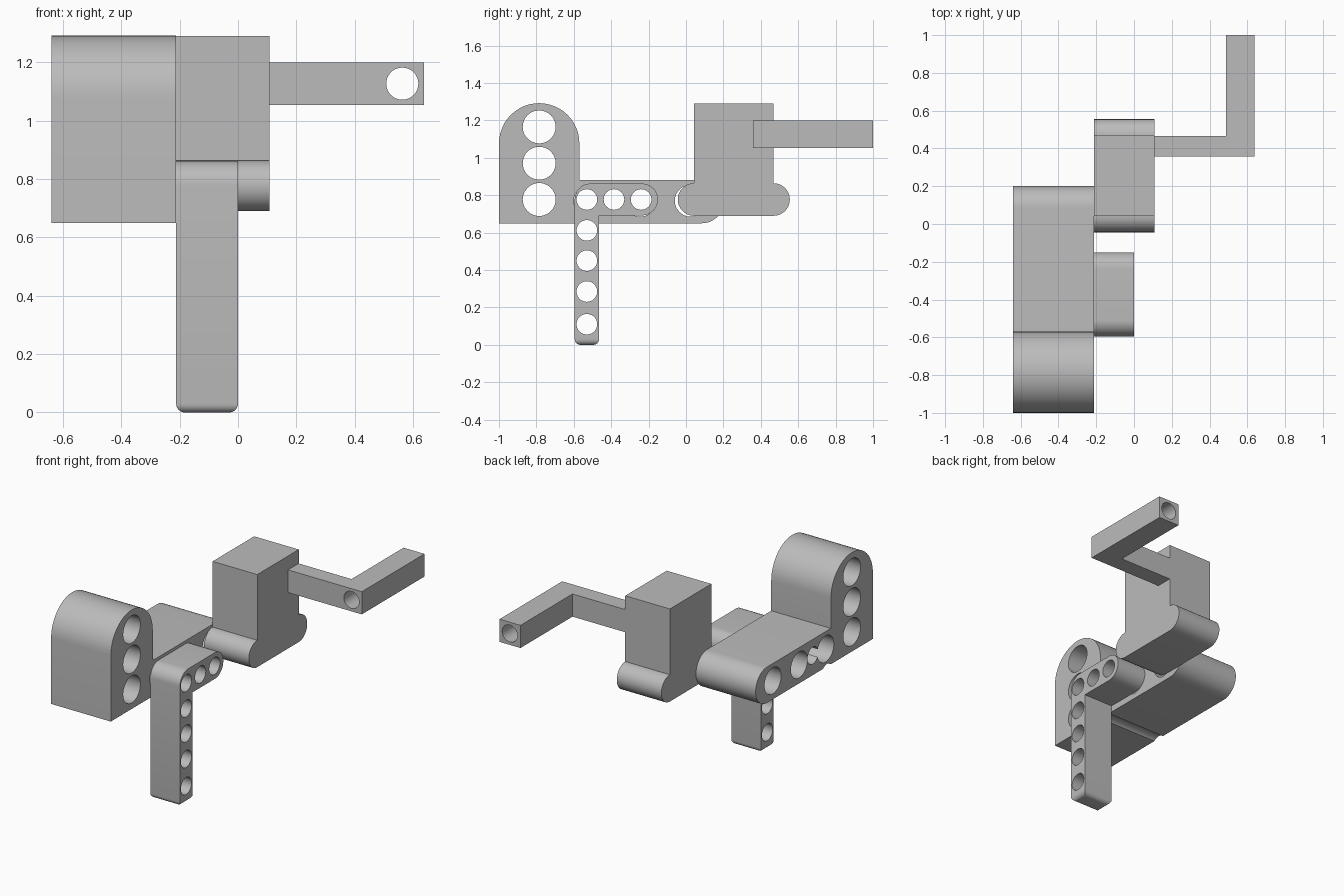
import bpy, bmesh, math
from mathutils import Vector

if "Cube" in bpy.data.objects:
    bpy.data.objects.remove(bpy.data.objects["Cube"])

grey = bpy.data.materials.new("plain grey")
grey.diffuse_color = (0.5, 0.5, 0.5, 1)
grey.use_nodes = True
grey.node_tree.nodes["Principled BSDF"].inputs["Base Color"].default_value = grey.diffuse_color


def arc(cx, cy, r, a0, a1, n=24):
    """Points on a circle arc, angles in degrees."""
    return [(cx + r * math.cos(math.radians(a0 + (a1 - a0) * i / n)),
             cy + r * math.sin(math.radians(a0 + (a1 - a0) * i / n))) for i in range(n + 1)]


def prism(name, points, lo, hi, axis, round_base=0):
    """Extrude a closed 2D profile along x (y,z profile), y (x,z) or z (x,y)."""
    place = {"x": lambda a, b, d: (d, a, b),
             "y": lambda a, b, d: (a, d, b),
             "z": lambda a, b, d: (a, b, d)}[axis]
    bm = bmesh.new()
    face = bm.faces.new([bm.verts.new(place(a, b, lo)) for a, b in points])
    out = bmesh.ops.extrude_face_region(bm, geom=[face])
    moved = [g for g in out["geom"] if isinstance(g, bmesh.types.BMVert)]
    bmesh.ops.translate(bm, verts=moved, vec=Vector(place(0, 0, hi - lo)))
    bmesh.ops.recalc_face_normals(bm, faces=bm.faces)
    if round_base:
        edges = [e for e in bm.edges if all(v.co.z < 0.001 for v in e.verts)]
        bmesh.ops.bevel(bm, geom=edges, offset=round_base, segments=6,
                        profile=0.5, affect="EDGES")
    mesh = bpy.data.meshes.new(name)
    bm.to_mesh(mesh)
    bm.free()
    mesh.materials.append(grey)
    ob = bpy.data.objects.new(name, mesh)
    bpy.context.collection.objects.link(ob)
    return ob


def activate(ob):
    bpy.ops.object.select_all(action="DESELECT")
    ob.select_set(True)
    bpy.context.view_layer.objects.active = ob


def drill(ob, centres, r, axis="x"):
    """Cut round through holes."""
    for a, b in centres:
        cutter = prism("hole_cutter", arc(a, b, r, 0, 360, 40)[:-1], -1.5, 1.5, axis)
        cutter.hide_render = True
        mod = ob.modifiers.new("hole", "BOOLEAN")
        mod.operation, mod.solver, mod.object = "DIFFERENCE", "EXACT", cutter
        activate(ob)
        bpy.ops.object.modifier_apply(modifier=mod.name)
        bpy.data.objects.remove(cutter)


def finish(ob):
    activate(ob)
    bpy.ops.object.shade_smooth_by_angle(angle=math.radians(30))


# Small-hole positions shared by the leg and the bracket behind it
leg_holes = [(-0.53, z) for z in (0.11, 0.285, 0.45, 0.612, 0.777)]
leg_holes += [(-0.385, 0.777), (-0.24, 0.777)]

# Wide bracket: arched upright with a rounded beam reaching back
bracket = prism("wide_bracket",
                [(-1, 0.65)] + arc(0.085, 0.766, 0.116, -90, 90)
                + [(-0.57, 0.882)] + arc(-0.785, 1.077, 0.215, 0, 180),
                -0.64, -0.212, "x")
drill(bracket, [(-0.785, z) for z in (0.777, 0.971, 1.165)], 0.088)
drill(bracket, [(y, 0.77) for y in (0.025, -0.245, -0.515)], 0.085)
drill(bracket, leg_holes[3:6], 0.055)
finish(bracket)

# Bent leg with a row of holes and a rounded foot
leg = prism("bent_leg",
            [(-0.595, 0), (-0.465, 0), (-0.465, 0.692)]
            + arc(-0.235, 0.777, 0.085, -90, 90)
            + arc(-0.51, 0.777, 0.085, 90, 180, 12),
            -0.212, 0, "x", round_base=0.03)
drill(leg, leg_holes, 0.055)
finish(leg)

# Tall block with half-round lugs front and back
block = prism("crank_block",
              arc(0.043, 0.777, 0.087, 90, 270) + arc(0.468, 0.777, 0.087, -90, 90)
              + [(0.468, 1.29), (0.043, 1.29)],
              -0.212, 0.108, "x")
finish(block)

# L-shaped handle with a bore along its outer arm
handle = prism("crank_handle",
               [(0.108, 0.358), (0.637, 0.358), (0.637, 1), (0.487, 1),
                (0.487, 0.467), (0.108, 0.467)],
               1.053, 1.2, "z")
drill(handle, [(0.563, 1.127)], 0.055, "y")
finish(handle)
